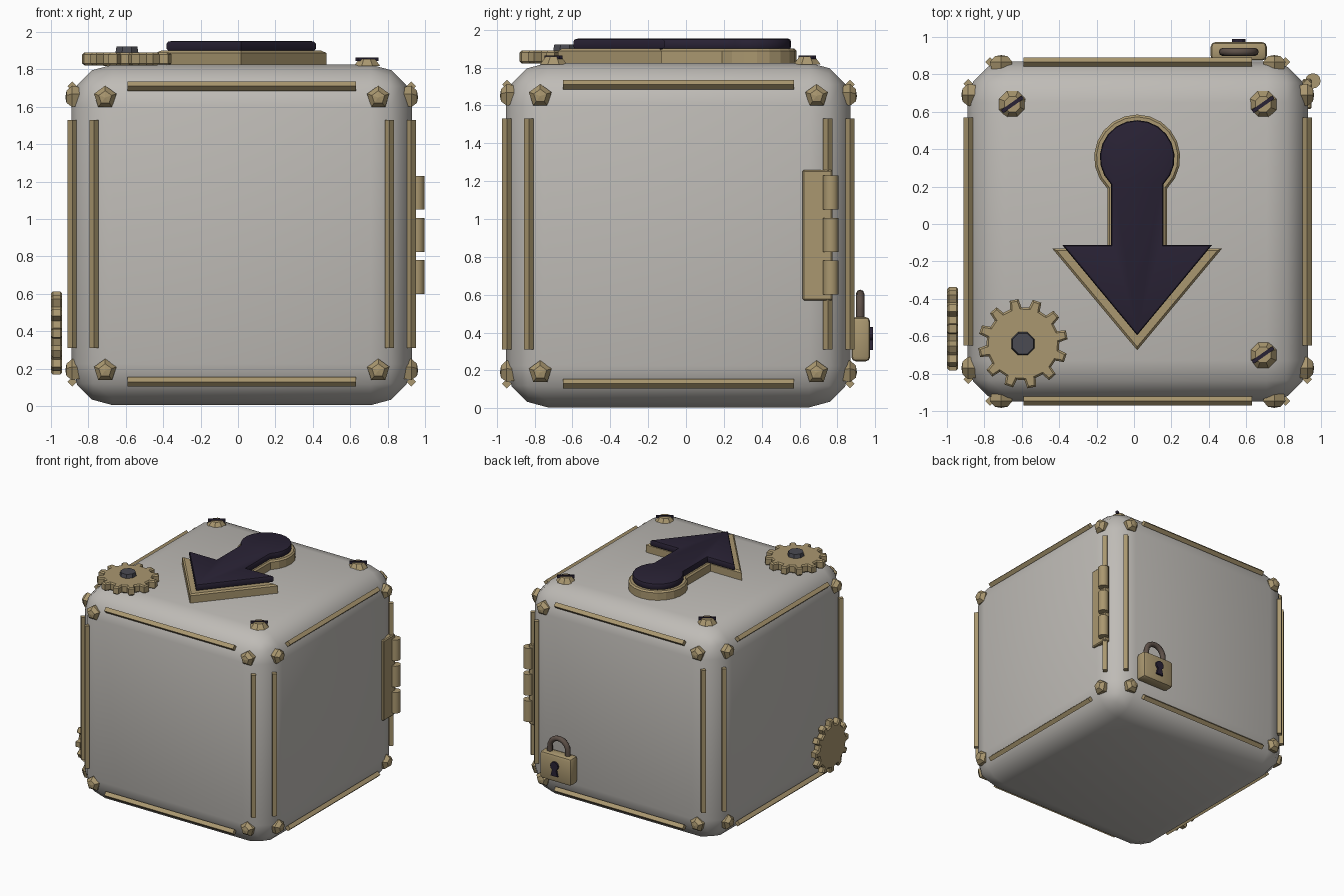
import bpy, bmesh
from math import pi, sin, cos, radians
from mathutils import Matrix, Vector

if "Cube" in bpy.data.objects:
    bpy.data.objects.remove(bpy.data.objects["Cube"])

T = Matrix.Translation
CX, CY, CZ, H = 0.02, -0.04, 0.915, 0.91   # box centre and half size


def material(name, rgb):
    m = bpy.data.materials.new(name)
    m.diffuse_color = (*rgb, 1)
    m.use_nodes = True
    m.node_tree.nodes["Principled BSDF"].inputs["Base Color"].default_value = m.diffuse_color
    return m


STONE = material("grey_shell", (0.52, 0.50, 0.47))
BRASS = material("brass", (0.40, 0.31, 0.16))
INK = material("dark_inlay", (0.022, 0.016, 0.035))
STEEL = material("dark_steel", (0.07, 0.07, 0.085))
BROWN = material("shackle_brown", (0.11, 0.08, 0.065))


def finish(bm, name, mat, matrix=Matrix(), smooth=0):
    bm.transform(matrix)
    bmesh.ops.recalc_face_normals(bm, faces=bm.faces)
    me = bpy.data.meshes.new(name)
    bm.to_mesh(me)
    bm.free()
    me.materials.append(mat)
    ob = bpy.data.objects.new(name, me)
    bpy.context.collection.objects.link(ob)
    if smooth:
        bpy.ops.object.select_all(action='DESELECT')
        ob.select_set(True)
        bpy.context.view_layer.objects.active = ob
        bpy.ops.object.shade_smooth_by_angle(angle=radians(smooth))
    return ob


def box(name, mat, size, matrix, bevel=0, segs=1, smooth=0):
    bm = bmesh.new()
    bmesh.ops.create_cube(bm, size=1, matrix=Matrix.Diagonal((*size, 1)))
    if bevel:
        bmesh.ops.bevel(bm, geom=bm.edges[:], offset=bevel, segments=segs, profile=0.5, affect='EDGES')
    return finish(bm, name, mat, matrix, smooth)


def cone(name, mat, n, r1, r2, depth, matrix, spin=0, smooth=0):
    bm = bmesh.new()
    bmesh.ops.create_cone(bm, cap_ends=True, segments=n, radius1=r1, radius2=r2, depth=depth,
                          matrix=Matrix.Rotation(spin, 4, 'Z'))
    return finish(bm, name, mat, matrix, smooth)


def plate(name, mat, pts, depth, matrix, bevel=0, segs=1, both=False, smooth=0):
    # flat outline extruded upward, with its rim bevelled
    bm = bmesh.new()
    face = bm.faces.new([bm.verts.new((x, y, 0)) for x, y in pts])
    new = bmesh.ops.extrude_face_region(bm, geom=[face])["geom"]
    bmesh.ops.translate(bm, verts=[g for g in new if isinstance(g, bmesh.types.BMVert)], vec=(0, 0, depth))
    if bevel:
        rim = [e for e in bm.edges if abs(e.verts[0].co.z - e.verts[1].co.z) < 1e-6
               and (both or e.verts[0].co.z > depth / 2)]
        bmesh.ops.bevel(bm, geom=rim, offset=bevel, segments=segs, profile=0.5, affect='EDGES')
    return finish(bm, name, mat, matrix, smooth)


def arrow(r, cy, half, neck, wing, tip):
    # round head, straight shaft and triangular point
    a0 = -pi / 2 + math_asin(half / r)
    arc = [a0 + (2 * pi - 2 * (a0 + pi / 2)) * i / 16 for i in range(17)]
    pts = [(r * cos(a), cy + r * sin(a)) for a in arc]
    return pts + [(-half, neck), (-wing, neck), (0, tip), (wing, neck), (half, neck)]


def math_asin(v):
    from math import asin
    return asin(v)


def gear_outline(teeth, r_in, r_out):
    pts = []
    for i in range(teeth):
        for r, f in ((r_in, -0.30), (r_out, -0.19), (r_out, 0.19), (r_in, 0.30)):
            a = 2 * pi * (i + f) / teeth
            pts.append((r * cos(a), r * sin(a)))
    return pts


# rounded box
box("box_shell", STONE, (2 * H, 2 * H, 2 * H), T((CX, CY, CZ)), 0.22, 3, 40)

# edge bars and corner studs on the four side faces
for k, side in enumerate(("front", "right", "back", "left")):
    # local frame: x along the face, y up, z outward
    F = T((CX, CY, 0.92)) @ Matrix.Rotation(k * pi / 2, 4, 'Z') @ Matrix.Rotation(pi / 2, 4, 'X')
    for s in (-1, 1):
        tag = "a" if s < 0 else "b"
        cone(f"{side}_upright_bar_{tag}", BRASS, 4, 0.025, 0.025, 1.22,
             F @ T((s * 0.79, 0, 0.906)) @ Matrix.Rotation(pi / 2, 4, 'X'))
        cone(f"{side}_cross_bar_{tag}", BRASS, 4, 0.025, 0.025, 1.22,
             F @ T((0, s * 0.79, 0.906)) @ Matrix.Rotation(pi / 2, 4, 'Y'))
        for t in (-1, 1):
            bm = bmesh.new()
            rings = [(0.055, -0.04), (0.063, 0.0), (0.036, 0.03)]
            loops = [[bm.verts.new((r * cos(pi / 2 + i * 0.4 * pi), r * sin(pi / 2 + i * 0.4 * pi), z))
                      for i in range(5)] for r, z in rings]
            for lo, up in zip(loops, loops[1:]):
                for i in range(5):
                    bm.faces.new((lo[i], lo[(i + 1) % 5], up[(i + 1) % 5], up[i]))
            bm.faces.new(loops[0])
            apex = bm.verts.new((0, 0, 0.036))
            for i in range(5):
                bm.faces.new((loops[-1][i], loops[-1][(i + 1) % 5], apex))
            finish(bm, f"{side}_stud", BRASS, F @ T((s * 0.73, t * 0.73, 0.907)))

# slotted screws on the lid
for x, y in ((-0.65, 0.64), (0.69, 0.64), (0.69, -0.70)):
    cone("screw_head", BRASS, 8, 0.077, 0.045, 0.04, T((x, y, 1.837)), pi / 8)
    box("screw_slot", INK, (0.135, 0.02, 0.02), T((x, y, 1.854)) @ Matrix.Rotation(radians(35), 4, 'Z'))

# arrow emblem: brass base and dark inlay
plate("arrow_base", BRASS, arrow(0.23, 0.355, 0.16, -0.13, 0.455, -0.675), 0.085, T((0.017, 0, 1.815)), 0.012)
plate("arrow_inlay", INK, arrow(0.20, 0.355, 0.14, -0.113, 0.40, -0.595), 0.058,
      T((0.017, 0, 1.895)), 0.016, 2, True, 40)

# gears on the lid and on the left side
G = gear_outline(12, 0.195, 0.24)
plate("lid_gear", BRASS, G, 0.068, T((-0.594, -0.64, 1.822)) @ Matrix.Rotation(0.2, 4, 'Z'), 0.01, 1, True)
cone("lid_gear_hub", STEEL, 8, 0.072, 0.06, 0.06, T((-0.594, -0.64, 1.892)), pi / 8)
plate("side_gear", BRASS, [(x * 0.93, y * 0.93) for x, y in G], 0.06,
      T((-0.94, -0.56, 0.39)) @ Matrix.Rotation(-pi / 2, 4, 'Y'), 0.01, 1, True)

# hinge on the right side
box("hinge_plate", BRASS, (0.05, 0.16, 0.69), T((0.925, 0.695, 0.915)), 0.008)
for z in (1.14, 0.915, 0.69):
    cone("hinge_knuckle", BRASS, 12, 0.041, 0.041, 0.18, T((0.957, 0.765, z)), 0, 35)

# padlock on the back
box("lock_body", BRASS, (0.30, 0.10, 0.235), T((0.56, 0.923, 0.365)), 0.025, 2, 40)
bm = bmesh.new()
path = [(0.085, 0.45)] + [(0.085 * cos(pi * i / 10), 0.52 + 0.085 * sin(pi * i / 10)) for i in range(11)] + [(-0.085, 0.45)]
loops = []
for i, (x, z) in enumerate(path):
    a = min(max(i - 1, 0), 10) * pi / 10
    out = Vector((cos(a), 0, sin(a)))
    loops.append([bm.verts.new(Vector((0.56 + x, 0.92, z)) + 0.022 * (out * cos(b * pi / 4) + Vector((0, sin(b * pi / 4), 0))))
                  for b in range(8)])
for lo, up in zip(loops, loops[1:]):
    for i in range(8):
        bm.faces.new((lo[i], lo[(i + 1) % 8], up[(i + 1) % 8], up[i]))
bm.faces.new(loops[0])
bm.faces.new(loops[-1])
finish(bm, "lock_shackle", BROWN, smooth=50)
hole = [(0.037 * cos(a), 0.025 + 0.037 * sin(a)) for a in [radians(-60 + 30 * i) for i in range(11)]]
plate("lock_keyhole", INK, hole + [(-0.032, -0.06), (0.032, -0.06)], 0.03,
      T((0.56, 0.958, 0.367)) @ Matrix.Rotation(pi, 4, 'Z') @ Matrix.Rotation(pi / 2, 4, 'X'))
